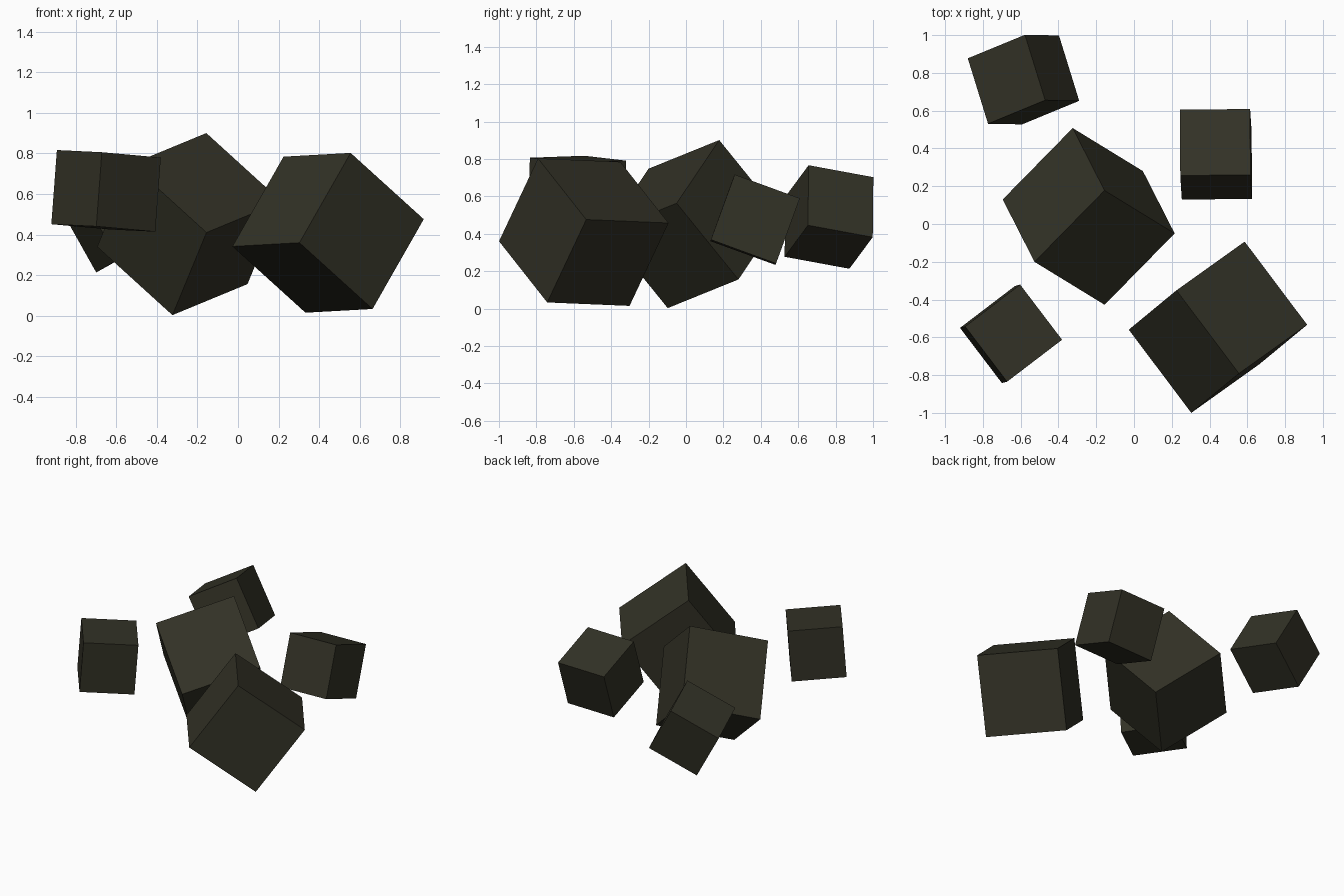
import bpy, bmesh
from mathutils import Matrix, Vector

if "Cube" in bpy.data.objects:
    bpy.data.objects.remove(bpy.data.objects["Cube"])

mat = bpy.data.materials.new("dark olive")
mat.diffuse_color = (0.032, 0.031, 0.019, 1)
mat.use_nodes = True
mat.node_tree.nodes["Principled BSDF"].inputs["Base Color"].default_value = mat.diffuse_color


def tumbled_cube(name, side, corner, a, b, c):
    """Cube from one corner and the rough directions of its three edges."""
    edges = [Vector(v) for v in (a, b, c)]
    centre = Vector(corner) + sum(edges, Vector()) / 2 - Vector((0, 0, 0.004))
    rot = Matrix([e.normalized() for e in edges]).transposed()
    for _ in range(8):  # square up the axes
        rot = (rot + rot.inverted().transposed()) * 0.5
    if rot.determinant() < 0:
        rot = rot @ Matrix.Scale(-1, 3)
    bm = bmesh.new()
    bmesh.ops.create_cube(bm, size=side)
    bmesh.ops.transform(bm, matrix=rot.to_4x4(), verts=bm.verts)
    mesh = bpy.data.meshes.new(name)
    bm.to_mesh(mesh)
    bm.free()
    mesh.materials.append(mat)
    ob = bpy.data.objects.new(name, mesh)
    ob.location = centre
    bpy.context.collection.objects.link(ob)


# two large chunks
tumbled_cube("large_chunk_middle", 0.551, (-.156, .181, .904),
             (-.169, .328, -.404), (-.369, -.379, -.156), (.370, -.231, -.337))
tumbled_cube("large_chunk_front_right", 0.551, (.226, -.350, .786),
             (.360, .260, -.325), (.330, -.443, .019), (-.253, -.210, -.441))
# three small chunks
tumbled_cube("small_chunk_back_left", 0.368, (-.472, .657, .770),
             (-.104, .345, -.063), (-.301, -.127, -.169), (.179, -.003, -.321))
tumbled_cube("small_chunk_right", 0.371, (.617, .260, .720),
             (-.372, -.003, -.008), (-.002, .350, -.126), (.008, -.129, -.348))
tumbled_cube("small_chunk_front_left", 0.367, (-.674, -.833, .810),
             (-.221, .289, .012), (.293, .222, -.027), (-.026, -.008, -.366))
